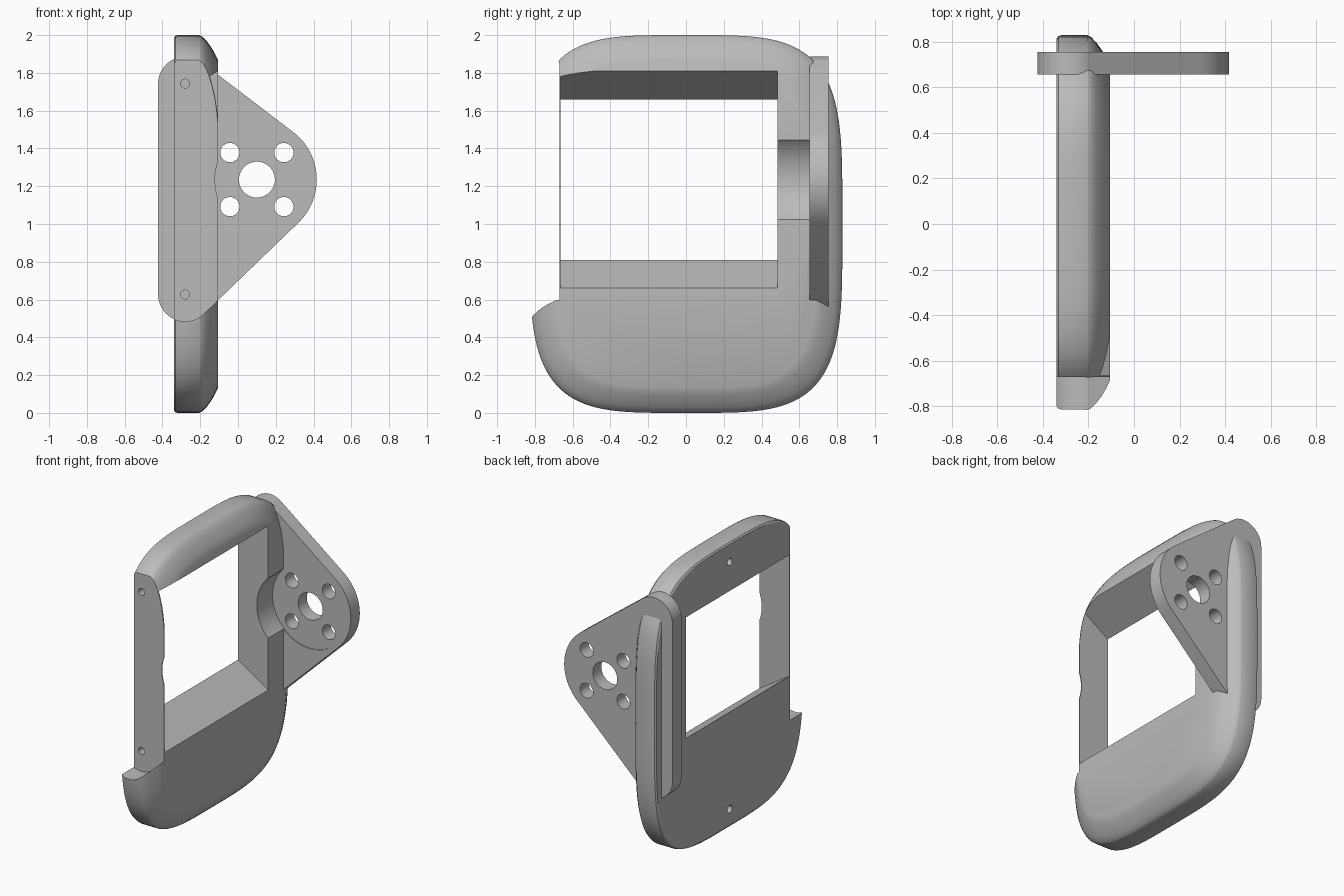
import bpy, bmesh
from math import sin, cos, pi, copysign
from mathutils import Vector
from mathutils.geometry import convex_hull_2d

cube = bpy.data.objects.get("Cube")
if cube:
    bpy.data.objects.remove(cube, do_unlink=True)

grey = bpy.data.materials.new("plain grey")
grey.use_nodes = True
colour = (0.5, 0.5, 0.5, 1)
grey.diffuse_color = colour
grey.node_tree.nodes["Principled BSDF"].inputs["Base Color"].default_value = colour


def loft(name, rings):
    """Closed solid through matching rings of points."""
    bm = bmesh.new()
    loops = [[bm.verts.new(p) for p in ring] for ring in rings]
    n = len(loops[0])
    for a, b in zip(loops, loops[1:]):
        for i in range(n):
            j = (i + 1) % n
            bm.faces.new((a[i], a[j], b[j], b[i]))
    bm.faces.new(loops[0])
    bm.faces.new(loops[-1])
    bmesh.ops.recalc_face_normals(bm, faces=bm.faces)
    mesh = bpy.data.meshes.new(name)
    bm.to_mesh(mesh)
    bm.free()
    mesh.materials.append(grey)
    obj = bpy.data.objects.new(name, mesh)
    bpy.context.collection.objects.link(obj)
    return obj


def prism_y(name, outline, y0, y1):
    return loft(name, [[(x, y, z) for x, z in outline] for y in (y0, y1)])


def circle(cx, cz, r, n=64):
    return [(cx + r * cos(2 * pi * i / n), cz + r * sin(2 * pi * i / n)) for i in range(n)]


def cut(obj, cutter):
    cutter.hide_render = True
    mod = obj.modifiers.new("cut", "BOOLEAN")
    mod.operation = "DIFFERENCE"
    mod.solver = "EXACT"
    mod.object = cutter
    bpy.context.view_layer.objects.active = obj
    bpy.ops.object.modifier_apply(modifier=mod.name)
    bpy.data.objects.remove(cutter, do_unlink=True)


def smooth(obj):
    bpy.ops.object.select_all(action="DESELECT")
    obj.select_set(True)
    bpy.context.view_layer.objects.active = obj
    bpy.ops.object.shade_smooth_by_angle(angle=pi / 6)


def squircle(x, inset, n=128):
    """Rounded frame outline standing in the y-z plane."""
    ring = []
    for i in range(n):
        c, s = cos(2 * pi * i / n), sin(2 * pi * i / n)
        y = (0.828 - inset) * copysign(abs(c) ** 0.5, c)
        z = 1 + (1 - inset) * copysign(abs(s) ** 0.5, s)
        ring.append((x, y, z))
    return ring


# Shared layout
BACK, FRONT = -0.34, -0.105
HUB_X, HUB_Z = 0.1, 1.235
PIN_X, PINS = -0.28, (0.627, 1.743)
SIDE = -0.67

# Bracket outline: two small ends and one large hub end
points = circle(HUB_X, HUB_Z, 0.317)
for z in PINS:
    points += circle(PIN_X, z, 0.143)
bracket_outline = [points[i] for i in convex_hull_2d([Vector(p) for p in points])]

# Frame body with a rounded front rim
profile = [(BACK, 0.015), (-0.332, 0.004), (-0.32, 0), (-0.205, 0), (-0.188, 0.008),
           (-0.165, 0.032), (-0.142, 0.064), (-0.122, 0.098), (FRONT, 0.135)]
frame = loft("frame", [squircle(x, inset) for x, inset in profile])

# Open side shaped to receive a second bracket
cut(frame, prism_y("side_cutter", bracket_outline, -1, SIDE))

# Window with sloping sill and head, leaving a thin side wall
e = 0.1
slope = 0.15 / (FRONT - BACK)
window = [(BACK - e, 0.81 + e * slope), (FRONT + e, 0.66 - e * slope),
          (FRONT + e, 1.81 + e * slope), (BACK - e, 1.66 - e * slope)]
cut(frame, prism_y("window_cutter", window, SIDE + 0.006, 0.485))

# Motor pocket and the shallow notch in the thin wall
cut(frame, prism_y("pocket_cutter", circle(HUB_X, HUB_Z, 0.294), 0.44, 0.66))
cut(frame, prism_y("notch_cutter", circle(0.168, HUB_Z, 0.29), -0.7, -0.64))

# Blind screw holes in the open side and the back
for z in PINS:
    cut(frame, prism_y("pin_cutter", circle(PIN_X, z, 0.024, 24), -0.75, SIDE + 0.1))
for z in (0.13, 1.865):
    rings = [[(x, y, h) for y, h in circle(0, z, 0.026, 24)] for x in (BACK - e, BACK + e)]
    cut(frame, loft("back_hole_cutter", rings))
smooth(frame)

# Motor bracket with a shallow seat, shaft hole and four screw holes
bracket = prism_y("motor_bracket", bracket_outline, 0.655, 0.755)
cut(bracket, prism_y("seat_cutter", circle(HUB_X, HUB_Z, 0.294), 0.5, 0.66))
cut(bracket, prism_y("shaft_cutter", circle(HUB_X, HUB_Z, 0.095), 0.5, 0.9))
for sx in (-1, 1):
    for sz in (-1, 1):
        hole = circle(HUB_X + sx * 0.143, HUB_Z + sz * 0.143, 0.051, 40)
        cut(bracket, prism_y("screw_cutter", hole, 0.5, 0.9))
smooth(bracket)
